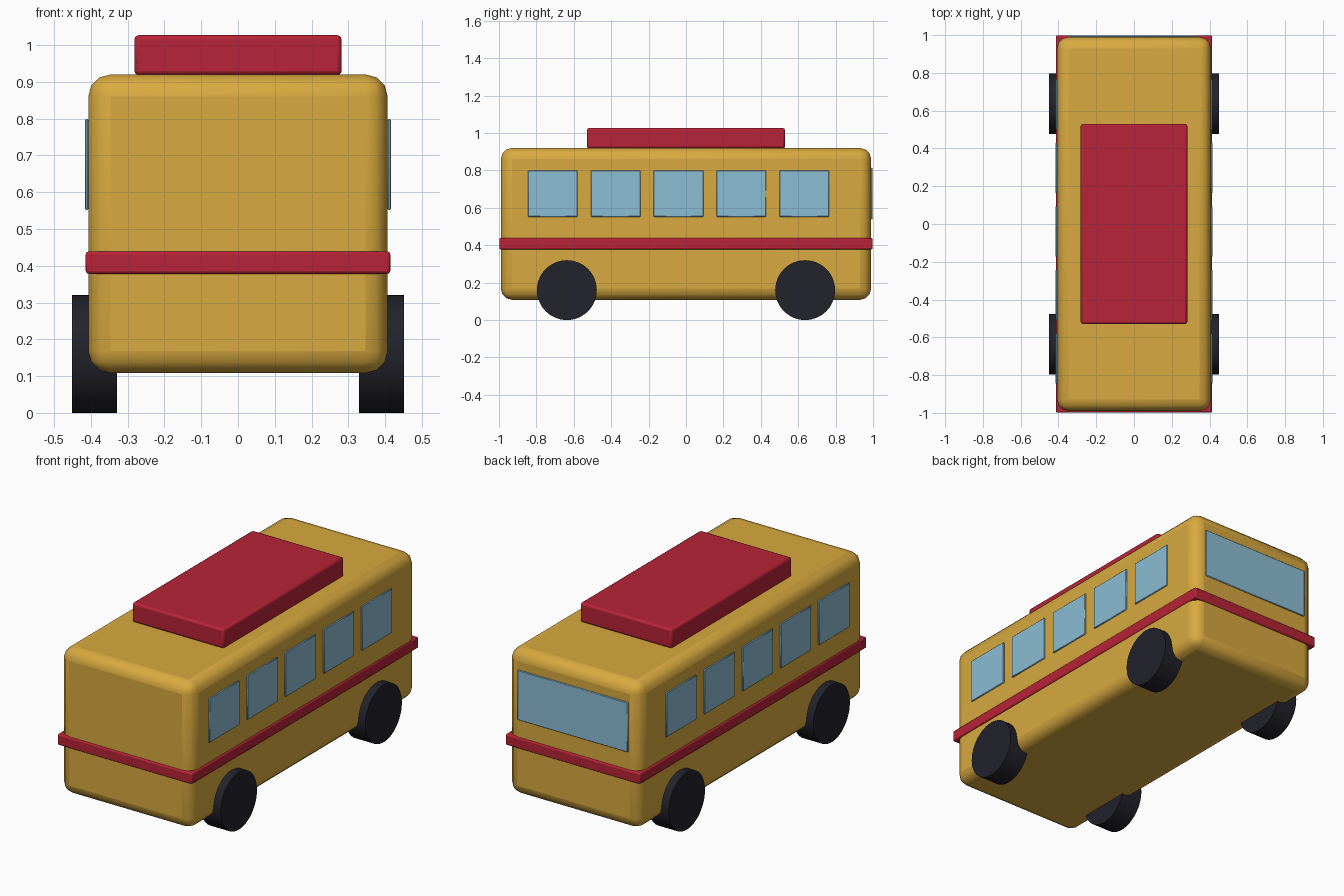
import bpy, math

if "Cube" in bpy.data.objects:
    bpy.data.objects.remove(bpy.data.objects["Cube"])


def material(name, rgb):
    m = bpy.data.materials.new(name)
    m.diffuse_color = (*rgb, 1.0)
    m.use_nodes = True
    m.node_tree.nodes["Principled BSDF"].inputs["Base Color"].default_value = m.diffuse_color
    return m


YELLOW = material("warm yellow", (0.69, 0.40, 0.05))
RED = material("deep red", (0.48, 0.017, 0.038))
GLASS = material("window blue", (0.26, 0.51, 0.66))
RUBBER = material("dark rubber", (0.016, 0.016, 0.024))


def box(name, lo, hi, mat, bevel=0.0, segments=2):
    """Axis-aligned box between two corners, with rounded edges."""
    centre = [(a + b) / 2 for a, b in zip(lo, hi)]
    bpy.ops.mesh.primitive_cube_add(size=1, location=centre)
    ob = bpy.context.object
    ob.name = name
    ob.scale = [b - a for a, b in zip(lo, hi)]
    bpy.ops.object.transform_apply(location=False, rotation=False, scale=True)
    ob.data.materials.append(mat)
    if bevel:
        bpy.ops.object.shade_smooth_by_angle(angle=math.radians(35))
        mod = ob.modifiers.new("rounded edges", "BEVEL")
        mod.width = bevel
        mod.segments = segments
    return ob


# Body, waist stripe and roof box
box("body", (-0.407, -0.99, 0.108), (0.407, 0.99, 0.92), YELLOW, 0.06, 3)
box("waist_stripe", (-0.414, -0.998, 0.378), (0.414, 0.998, 0.439), RED, 0.008)
box("roof_box", (-0.282, -0.53, 0.918), (0.282, 0.53, 1.027), RED, 0.012)

# Five windows along each side
for side, label in ((1, "right"), (-1, "left")):
    x0, x1 = sorted((side * 0.4065, side * 0.416))
    for i in range(5):
        y = -0.712 + 0.336 * i
        box(f"{label}_window_{i + 1}", (x0, y - 0.133, 0.552),
            (x1, y + 0.133, 0.799), GLASS, 0.003, 1)

# Wide window on the +y end
box("end_window", (-0.34, 0.9895, 0.537), (0.34, 0.998, 0.815), GLASS, 0.003, 1)

# Four wheels
for side, label in ((1, "right"), (-1, "left")):
    for y, end in ((-0.637, "front"), (0.637, "rear")):
        bpy.ops.mesh.primitive_cylinder_add(
            vertices=48, radius=0.16, depth=0.122,
            location=(side * 0.39, y, 0.16), rotation=(0, math.pi / 2, 0))
        wheel = bpy.context.object
        wheel.name = f"{end}_{label}_wheel"
        wheel.data.materials.append(RUBBER)
        bpy.ops.object.shade_smooth_by_angle(angle=math.radians(35))
